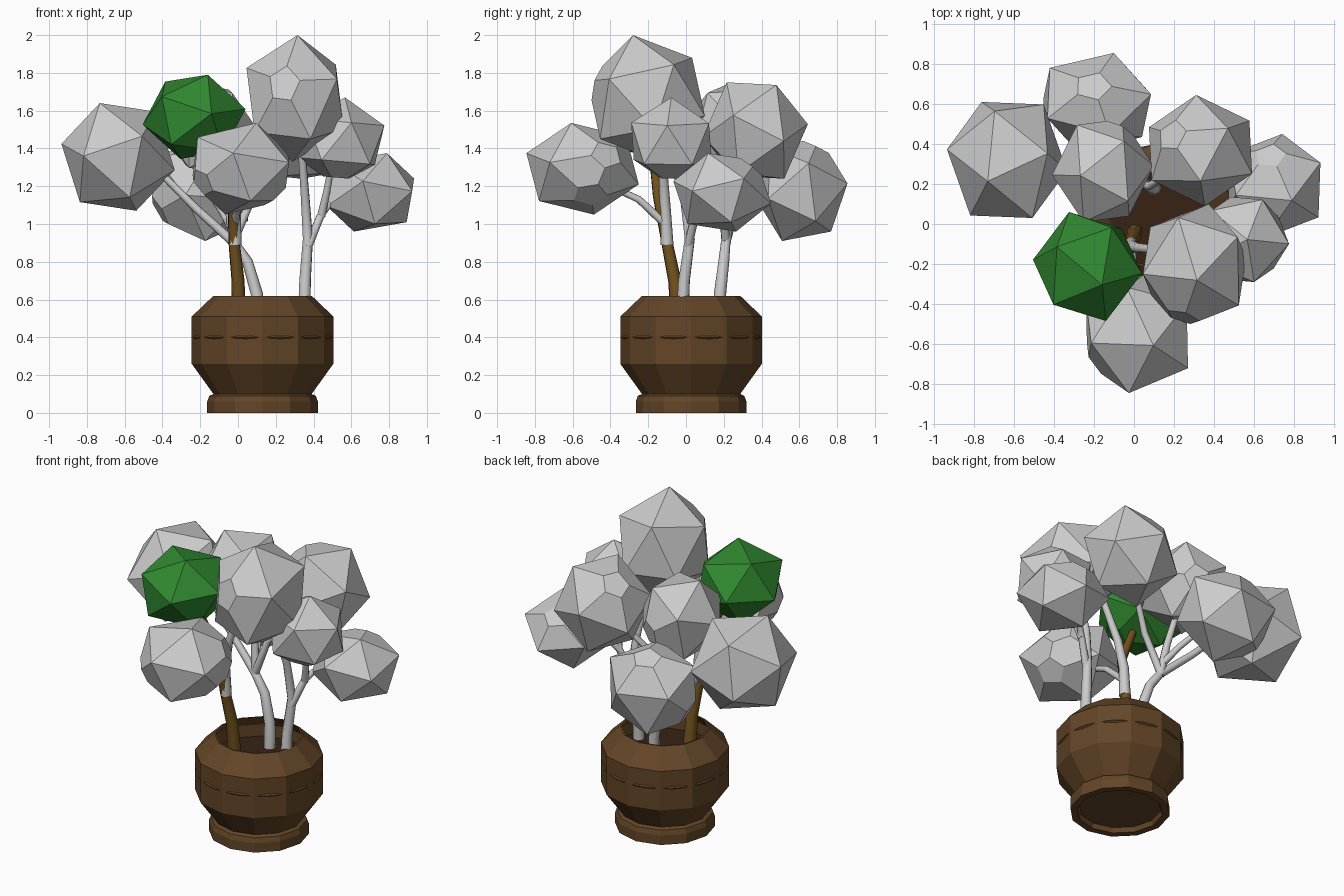
import bpy, bmesh, math
from mathutils import Vector

if "Cube" in bpy.data.objects:
    bpy.data.objects.remove(bpy.data.objects["Cube"])


def material(name, rgb):
    m = bpy.data.materials.new(name)
    m.diffuse_color = (*rgb, 1)
    m.use_nodes = True
    m.node_tree.nodes["Principled BSDF"].inputs["Base Color"].default_value = m.diffuse_color
    return m


CLAY = material("clay", (0.125, 0.06, 0.02))
SOIL = material("soil", (0.04, 0.016, 0.007))
BARK = material("bark", (0.17, 0.085, 0.012))
LEAF = material("leaf", (0.03, 0.25, 0.03))


def add_mesh(name, bm, mat=None):
    bmesh.ops.recalc_face_normals(bm, faces=bm.faces)
    me = bpy.data.meshes.new(name)
    bm.to_mesh(me)
    bm.free()
    ob = bpy.data.objects.new(name, me)
    bpy.context.collection.objects.link(ob)
    if mat:
        me.materials.append(mat)
    return ob


def lathe(name, profile, sides, mat, closed=False):
    bm = bmesh.new()
    rings = []
    for r, z in profile:
        rings.append([bm.verts.new((r * math.cos(2 * math.pi * i / sides),
                                    r * math.sin(2 * math.pi * i / sides), z))
                      for i in range(sides)])
    pairs = list(zip(rings, rings[1:]))
    if closed:
        pairs.append((rings[-1], rings[0]))
    else:
        bm.faces.new(rings[0])
        bm.faces.new(rings[-1])
    for a, b in pairs:
        for i in range(sides):
            j = (i + 1) % sides
            bm.faces.new((a[i], a[j], b[j], b[i]))
    ob = add_mesh(name, bm, mat)
    ob.location = (0.13, 0.027, 0)
    return ob


def foliage(name, lo, hi, pole, side, cuts=(), mat=None):
    """Icosahedron aimed by two corner directions, some corners cut, fitted to a box."""
    p = Vector(pole).normalized()
    s = Vector(side)
    if s.dot(p) < 0:
        s.negate()
    s = (s - p * s.dot(p)).normalized()
    t = p.cross(s)
    h, r = 1 / math.sqrt(5), 2 / math.sqrt(5)
    pts = [p, -p]
    for k in range(5):
        a = 2 * math.pi * k / 5
        v = p * h + (s * math.cos(a) + t * math.sin(a)) * r
        pts += [v, -v]
    clipped = {max(range(12), key=lambda i: pts[i].dot(Vector(c))) for c in cuts}
    out = []
    for i, v in enumerate(pts):
        if i in clipped:
            out += [v.lerp(w, 0.33) for w in pts if 0.1 < v.dot(w) < 0.9]
        else:
            out.append(v)
    mn = [min(v[k] for v in out) for k in range(3)]
    mx = [max(v[k] for v in out) for k in range(3)]
    bm = bmesh.new()
    for v in out:
        bm.verts.new([lo[k] + (v[k] - mn[k]) / (mx[k] - mn[k]) * (hi[k] - lo[k])
                      for k in range(3)])
    bmesh.ops.convex_hull(bm, input=bm.verts)
    bmesh.ops.dissolve_limit(bm, angle_limit=0.02, verts=bm.verts, edges=bm.edges)
    return add_mesh(name, bm, mat)


def stem(name, points, r0, r1, mat=None):
    cu = bpy.data.curves.new(name, 'CURVE')
    cu.dimensions = '3D'
    cu.bevel_depth = 1
    cu.bevel_resolution = 2
    cu.use_fill_caps = True
    sp = cu.splines.new('POLY')
    sp.points.add(len(points) - 1)
    for i, (pt, co) in enumerate(zip(sp.points, points)):
        pt.co = (*co, 1)
        pt.radius = r0 + (r1 - r0) * i / (len(points) - 1)
    ob = bpy.data.objects.new(name, cu)
    bpy.context.collection.objects.link(ob)
    if mat:
        cu.materials.append(mat)
    return ob


# Pot with hollow foot, soil and a thin band round the belly
lathe("pot", [(0.24, 0.03), (0.25, 0), (0.293, 0), (0.293, 0.06), (0.282, 0.09),
              (0.26, 0.10), (0.375, 0.26), (0.375, 0.51), (0.26, 0.62),
              (0.25, 0.62), (0.30, 0.55), (0.30, 0.46)], 12, CLAY)
lathe("soil", [(0.30, 0.462), (0.30, 0.475)], 12, SOIL)
lathe("pot_band", [(0.355, 0.39), (0.365, 0.393), (0.371, 0.40),
                   (0.365, 0.407), (0.355, 0.41)], 48, CLAY, closed=True)

# Foliage clumps: box corners, two corner directions, cut corners
foliage("foliage_left", (-0.935, 0.03, 1.07), (-0.335, 0.61, 1.64),
        (-.1, -.1, .29), (-.29, .04, .08))
foliage("foliage_back", (-0.455, 0.36, 0.91), (0.085, 0.855, 1.44),
        (.08, .27, .03), (0, -.16, -.27), [(.1, .1, .25), (-.2, .1, -.1)])
foliage("foliage_green", (-0.505, -0.485, 1.345), (0.04, 0.06, 1.79),
        (.145, .225, .2), (-.27, 0, -.07), [(0, -.1, -.25)], LEAF)
foliage("foliage_middle", (-0.41, 0.01, 1.26), (0.10, 0.515, 1.75),
        (-.26, -.02, 0), (-.05, .25, .1), [(0, .25, -.1)])
foliage("foliage_back_right", (0.075, 0.09, 1.24), (0.59, 0.645, 1.75),
        (-.02, .27, .03), (0, .17, -.25), [(-.2, .1, .15)])
foliage("foliage_top", (0.045, -0.50, 1.33), (0.56, 0.10, 2.0),
        (.015, -.075, .35), (.25, .15, .18), [(-.05, -.3, .1)])
foliage("foliage_front", (-0.24, -0.845, 1.05), (0.27, -0.25, 1.535),
        (.07, -.05, .25), (-.06, -.29, .04),
        [(-.2, 0, -.1), (.2, -.1, -.2), (-.2, -.2, 0), (.2, .2, 0)])
foliage("foliage_right", (0.31, -0.29, 1.24), (0.775, 0.135, 1.67),
        (.02, 0, .21), (.21, -.02, .09), [(0, 0, -.2)])
foliage("foliage_far_right", (0.47, -0.067, 0.96), (0.932, 0.45, 1.375),
        (.04, .26, -.07), (.03, -.15, -.21), [(-.1, .1, .2)])

# Brown stem under the green clump, with two pale offshoots
stem("brown_stem", [(.005, -.04, .47), (0, -.06, .7), (-.02, -.1, .9),
                    (-.03, -.15, 1.15), (-.15, -.18, 1.42)], .04, .022, BARK)
stem("front_stem", [(-.015, -.1, .89), (-.015, -.11, 1.08), (.02, -.12, 1.25),
                    (.12, -.13, 1.48)], .034, .02)
stem("front_branch", [(-.015, -.11, 1.0), (0, -.25, 1.13), (.01, -.4, 1.2)], .022, .016)

# Rear stem and its branches
stem("rear_stem", [(.1, .18, .47), (.1, .18, .63), (.05, .2, .8), (-.02, .21, .9),
                   (-.22, .26, 1.08), (-.42, .29, 1.28)], .036, .018)
stem("rear_middle_branch", [(-.02, .21, .89), (-.05, .24, 1.1), (-.12, .26, 1.36)], .026, .018)
stem("rear_back_branch", [(-.03, .22, .97), (-.08, .32, 1.06), (-.14, .48, 1.15)], .022, .016)
stem("rear_right_branch", [(-.02, .21, .92), (.08, .19, 1.15), (.25, .3, 1.36)], .024, .017)

# Right stem and its branches
stem("right_stem", [(.35, -.02, .47), (.355, -.01, .7), (.37, .02, .92),
                    (.355, -.01, 1.15), (.335, -.1, 1.42)], .036, .02)
stem("right_branch", [(.37, .01, .88), (.44, .05, 1.05), (.48, .08, 1.1),
                      (.6, .15, 1.16)], .024, .016)
stem("right_upper_branch", [(.44, .05, 1.04), (.47, .02, 1.17), (.5, -.03, 1.34)], .022, .016)
